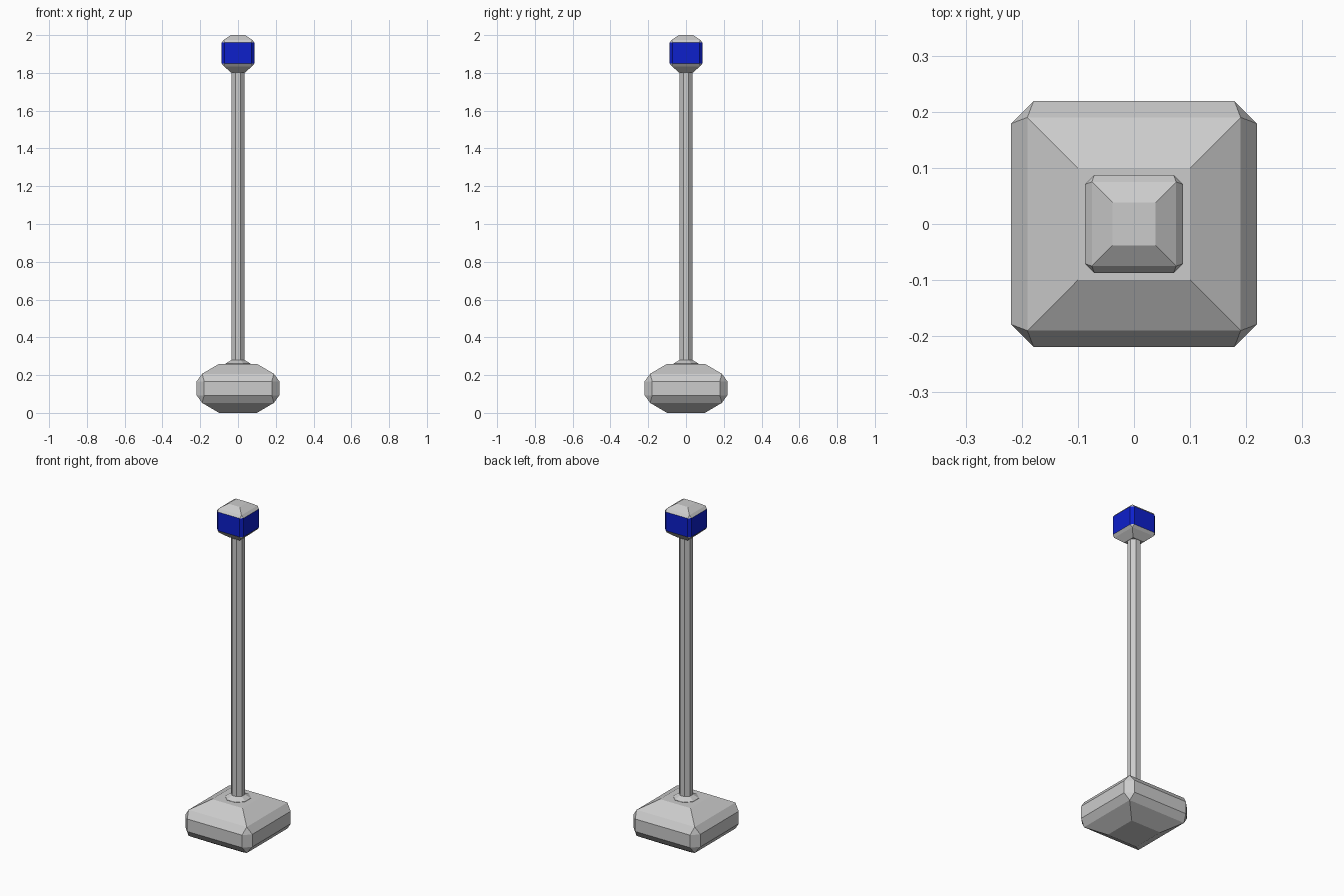
import bpy
import bmesh
import math

cube = bpy.data.objects.get("Cube")
if cube:
    bpy.data.objects.remove(cube, do_unlink=True)


def material(name, color):
    mat = bpy.data.materials.new(name)
    mat.use_nodes = True
    mat.diffuse_color = color
    mat.node_tree.nodes["Principled BSDF"].inputs["Base Color"].default_value = color
    return mat


GREY = material("light grey metal", (0.6, 0.6, 0.6, 1))
BLUE = material("deep blue", (0.004, 0.014, 0.6, 1))


def ring(half, cut):
    """Square outline, or an eight-sided one where the corners are cut."""
    if cut == half:
        return [(half, -half), (half, half), (-half, half), (-half, -half)]
    quarter = [(half, -cut), (half, cut)]
    points = []
    for _ in range(4):
        points += quarter
        quarter = [(-y, x) for x, y in quarter]
    return points


def stacked_block(name, levels, mats, band=None):
    """Convex block from (z, half width, corner position) outlines."""
    bm = bmesh.new()
    for z, half, cut in levels:
        for x, y in ring(half, cut):
            bm.verts.new((x, y, z))
    bmesh.ops.convex_hull(bm, input=bm.verts[:])
    bmesh.ops.dissolve_limit(bm, angle_limit=math.radians(1),
                             verts=bm.verts[:], edges=bm.edges[:])
    bmesh.ops.recalc_face_normals(bm, faces=bm.faces[:])
    # the upright faces carry the band colour
    if band is not None:
        for face in bm.faces:
            if abs(face.normal.z) < 0.01:
                face.material_index = band
    mesh = bpy.data.meshes.new(name)
    bm.to_mesh(mesh)
    bm.free()
    for mat in mats:
        mesh.materials.append(mat)
    obj = bpy.data.objects.new(name, mesh)
    bpy.context.collection.objects.link(obj)
    return obj


# Heavy faceted foot
stacked_block("base", [
    (0.0, 0.10, 0.10), (0.053, 0.19, 0.19),
    (0.093, 0.219, 0.179), (0.167, 0.219, 0.179),
    (0.207, 0.19, 0.19), (0.26, 0.10, 0.10)], [GREY])

# Small collar where the pole meets the foot
stacked_block("collar", [
    (0.255, 0.065, 0.027), (0.262, 0.065, 0.027), (0.28, 0.035, 0.0145)], [GREY])

# Eight-sided pole
stacked_block("pole", [
    (0.25, 0.035, 0.0145), (1.82, 0.035, 0.0145)], [GREY])

# Lamp head with a blue band around the sides
stacked_block("lamp_head", [
    (1.802, 0.037, 0.037), (1.835, 0.075, 0.075),
    (1.85, 0.087, 0.071), (1.96, 0.087, 0.071),
    (1.975, 0.075, 0.075), (2.0, 0.038, 0.038)], [GREY, BLUE], band=1)
